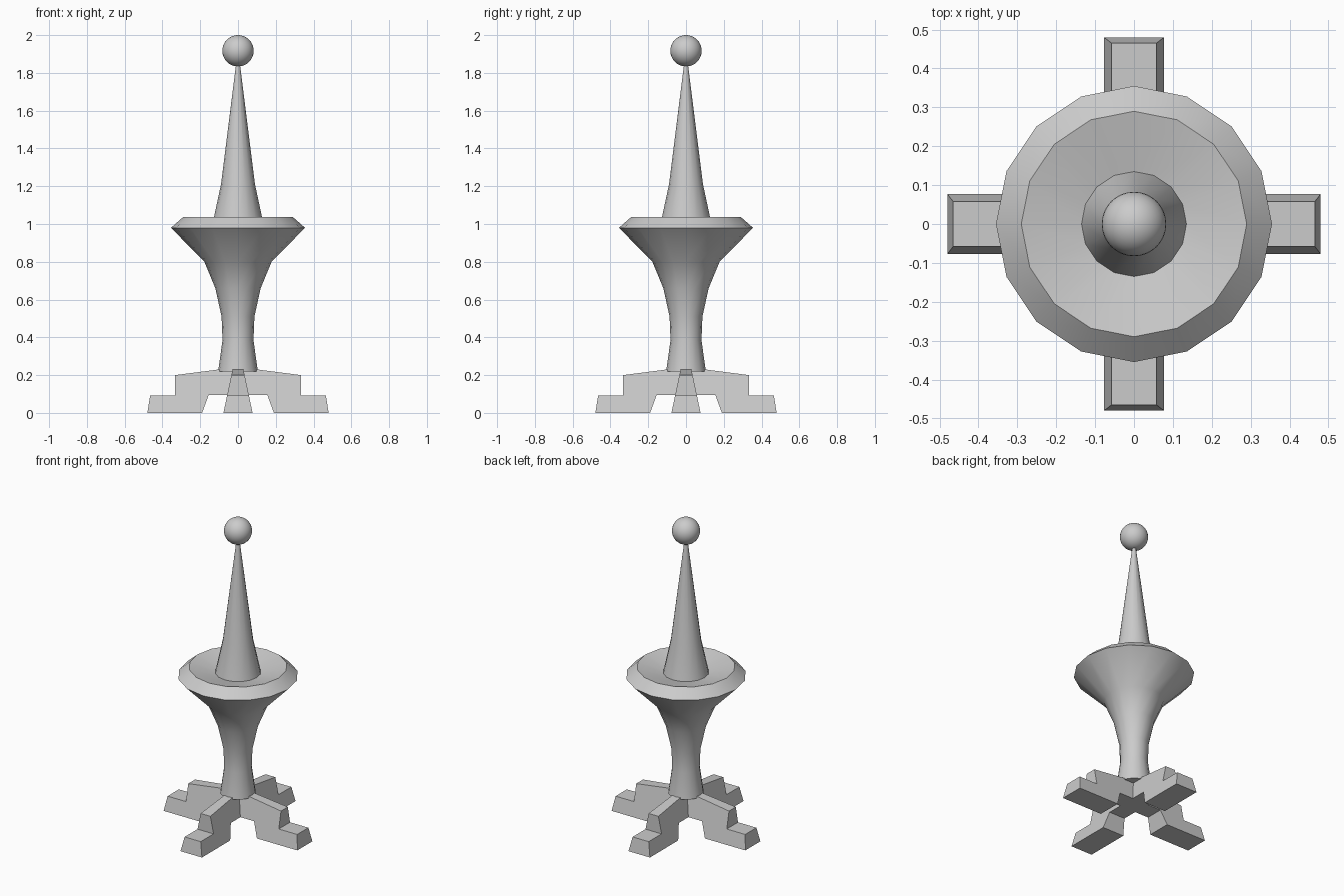
import bpy
import bmesh
import math

cube = bpy.data.objects.get("Cube")
if cube:
    bpy.data.objects.remove(cube, do_unlink=True)

grey = bpy.data.materials.new("light grey")
grey.diffuse_color = (0.6, 0.6, 0.6, 1)
grey.use_nodes = True
grey.node_tree.nodes["Principled BSDF"].inputs["Base Color"].default_value = grey.diffuse_color


def add_object(name, bm, smooth):
    bmesh.ops.recalc_face_normals(bm, faces=bm.faces)
    mesh = bpy.data.meshes.new(name)
    bm.to_mesh(mesh)
    bm.free()
    mesh.materials.append(grey)
    obj = bpy.data.objects.new(name, mesh)
    bpy.context.collection.objects.link(obj)
    if smooth:
        bpy.ops.object.select_all(action='DESELECT')
        obj.select_set(True)
        bpy.context.view_layer.objects.active = obj
        bpy.ops.object.shade_smooth_by_angle(angle=math.radians(40))
    return obj


def lathe(name, profile, sides=16):
    """Spin a (radius, height) profile around z, closing both ends."""
    bm = bmesh.new()
    rings = [[bm.verts.new((r * math.cos(math.tau * i / sides),
                            r * math.sin(math.tau * i / sides), z))
              for i in range(sides)] for r, z in profile]
    for low, high in zip(rings, rings[1:]):
        for i in range(sides):
            j = (i + 1) % sides
            bm.faces.new((low[i], low[j], high[j], high[i]))
    bm.faces.new(rings[0])
    bm.faces.new(rings[-1])
    return add_object(name, bm, True)


# Flared pedestal, dished rim and tapering spire
lathe("pedestal_and_spire", [
    (0.105, 0.22), (0.082, 0.385), (0.087, 0.51), (0.12, 0.66),
    (0.178, 0.8), (0.355, 0.98), (0.29, 1.037), (0.135, 1.0),
    (0.09, 1.21), (0.01, 1.85)])

# Ball finial
bm = bmesh.new()
bmesh.ops.create_uvsphere(bm, u_segments=32, v_segments=16, radius=0.083)
bmesh.ops.translate(bm, verts=bm.verts, vec=(0, 0, 1.917))
add_object("ball_finial", bm, True)

# Stepped feet: two crossing bars, narrower towards the top
half = [(0.1, 0.23), (0.333, 0.2), (0.333, 0.092), (0.465, 0.092),
        (0.48, 0), (0.19, 0), (0.155, 0.095)]
outline = half + [(-x, z) for x, z in reversed(half)]


def foot_bar(name, turn):
    bm = bmesh.new()
    sides = []
    for s in (-1, 1):
        ring = [bm.verts.new((x, s * (0.077 - 0.21 * z), z)) for x, z in outline]
        bm.faces.new(ring)
        sides.append(ring)
    a, b = sides
    for i in range(len(a)):
        j = (i + 1) % len(a)
        bm.faces.new((a[i], a[j], b[j], b[i]))
    add_object(name, bm, False).rotation_euler.z = turn


foot_bar("side_feet", 0)
foot_bar("front_back_feet", math.pi / 2)
